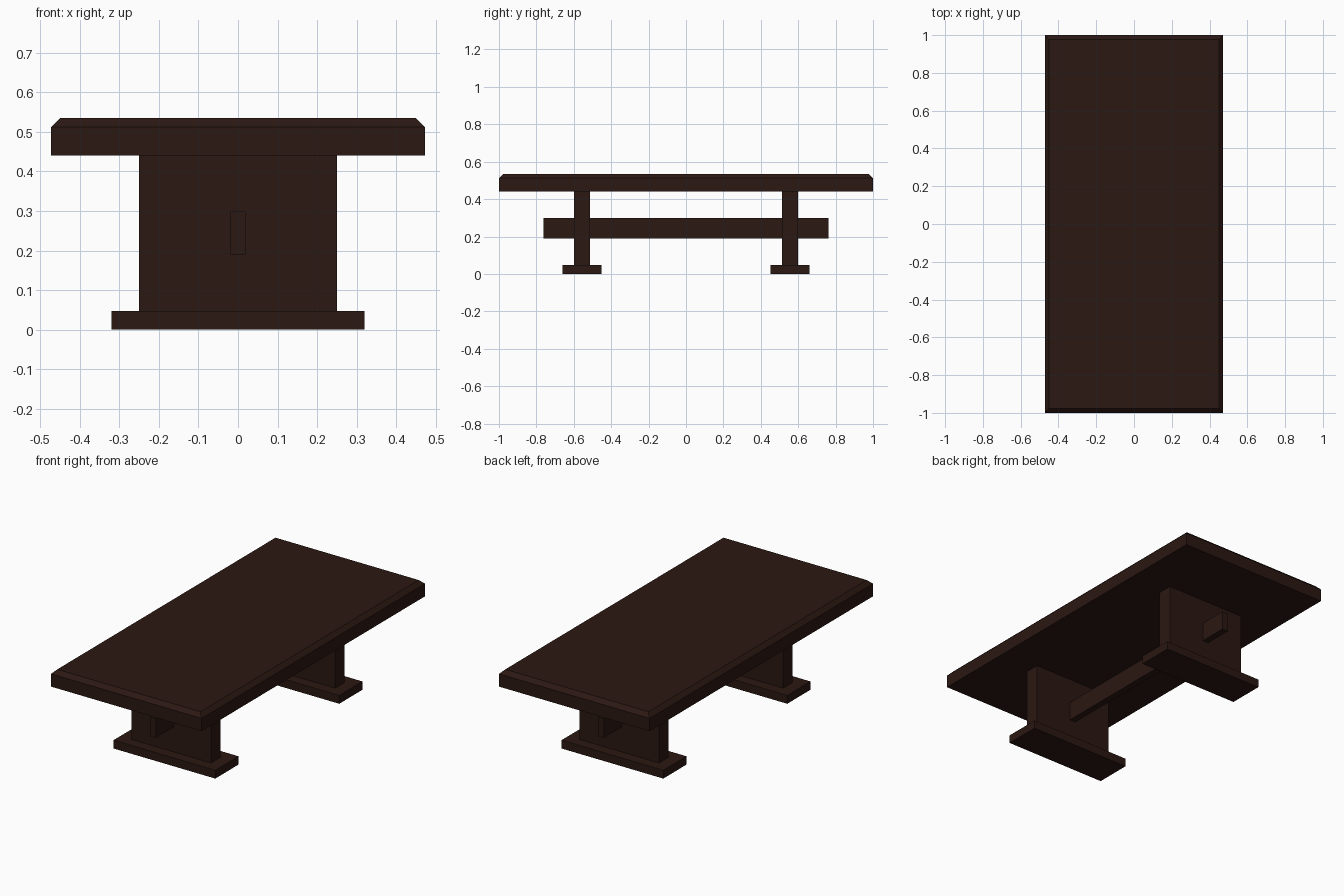
import bpy, bmesh

if "Cube" in bpy.data.objects:
    bpy.data.objects.remove(bpy.data.objects["Cube"])

wood = bpy.data.materials.new("dark_wood")
wood.diffuse_color = (0.024, 0.009, 0.006, 1)
wood.use_nodes = True
wood.node_tree.nodes["Principled BSDF"].inputs["Base Color"].default_value = wood.diffuse_color


def box(name, x, y, z):
    """Box spanning the given (min, max) ranges."""
    bm = bmesh.new()
    bmesh.ops.create_cube(bm, size=1)
    for v in bm.verts:
        v.co = [r[0] if c < 0 else r[1] for c, r in zip(v.co, (x, y, z))]
    mesh = bpy.data.meshes.new(name)
    bm.to_mesh(mesh)
    bm.free()
    mesh.materials.append(wood)
    obj = bpy.data.objects.new(name, mesh)
    bpy.context.collection.objects.link(obj)
    return obj


# Table top with chamfered upper rim
top = box("table_top", (-0.472, 0.472), (-1, 1), (0.44, 0.535))
bm = bmesh.new()
bm.from_mesh(top.data)
rim = [e for e in bm.edges if all(v.co.z > 0.5 for v in e.verts)]
bmesh.ops.bevel(bm, geom=rim, offset=0.023, segments=1, affect='EDGES')
bm.to_mesh(top.data)
bm.free()

# Trestle at each end: upright panel on a flat foot
for side, s in (("front", -1), ("back", 1)):
    c = s * 0.555
    box(side + "_leg_panel", (-0.25, 0.25), (c - 0.043, c + 0.043), (0.047, 0.44))
    box(side + "_foot", (-0.319, 0.319), (c - 0.104, c + 0.104), (0, 0.047))

# Stretcher beam passing through both panels
box("stretcher", (-0.019, 0.019), (-0.762, 0.762), (0.19, 0.298))
